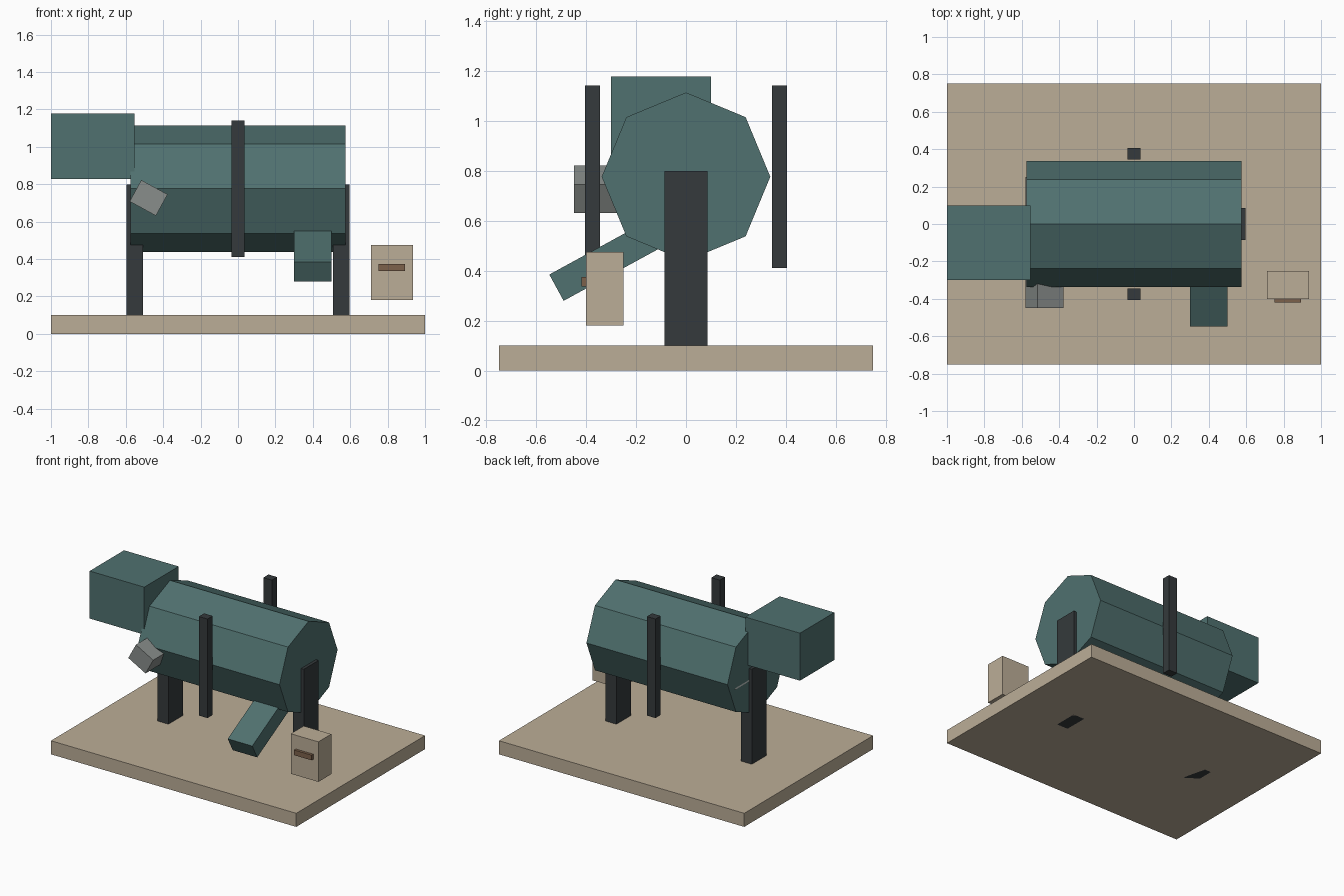
import bpy, math

if "Cube" in bpy.data.objects:
    bpy.data.objects.remove(bpy.data.objects["Cube"])


def material(name, rgb):
    m = bpy.data.materials.new(name)
    m.diffuse_color = (*rgb, 1)
    m.use_nodes = True
    m.node_tree.nodes["Principled BSDF"].inputs["Base Color"].default_value = m.diffuse_color
    return m


TEAL = material("teal_paint", (0.08, 0.165, 0.16))
DARK = material("dark_steel", (0.035, 0.042, 0.045))
GREY = material("grey_metal", (0.25, 0.27, 0.26))
TAN = material("tan", (0.50, 0.42, 0.31))
BROWN = material("brown", (0.20, 0.12, 0.07))


def box(name, centre, size, mat, rot=(0, 0, 0)):
    bpy.ops.mesh.primitive_cube_add(size=1, location=centre)
    ob = bpy.context.object
    ob.name = name
    ob.scale = size
    bpy.ops.object.transform_apply(location=False, rotation=False, scale=True)
    ob.rotation_euler = rot
    ob.data.materials.append(mat)
    return ob


# Base slab
box("base", (0, 0, 0.05), (2, 1.5, 0.1), TAN)

# Eight-sided drum lying along x, with a corner at the top
bpy.ops.mesh.primitive_cylinder_add(vertices=8, radius=0.338, depth=1.15,
                                    location=(0, 0, 0.777),
                                    rotation=(0, math.pi / 2, 0))
drum = bpy.context.object
drum.name = "drum"
drum.data.materials.append(TEAL)

# Intake box at the left end
box("intake_hopper", (-0.777, -0.1, 1.004), (0.445, 0.4, 0.35), TEAL)

# Legs at both ends, upright bars front and back
for side, s in (("left", -1), ("right", 1)):
    box(side + "_leg", (s * 0.552, 0, 0.4), (0.09, 0.172, 0.8), DARK)
for side, s in (("front", -1), ("back", 1)):
    box(side + "_bar", (0, s * 0.375, 0.777), (0.07, 0.06, 0.73), DARK)

# Sloping discharge chute
box("discharge_chute", (0.4, -0.3, 0.452), (0.2, 0.5, 0.12), TEAL, (0.5, 0, 0))

# Tilted grey block running through the drum
box("cross_block", (-0.478, -0.1, 0.727), (0.16, 0.7, 0.13), GREY, (0, 0.5, 0))

# Control box and its handle
box("control_box", (0.823, -0.325, 0.328), (0.225, 0.15, 0.295), TAN)
box("control_handle", (0.823, -0.405, 0.355), (0.142, 0.03, 0.038), BROWN)
